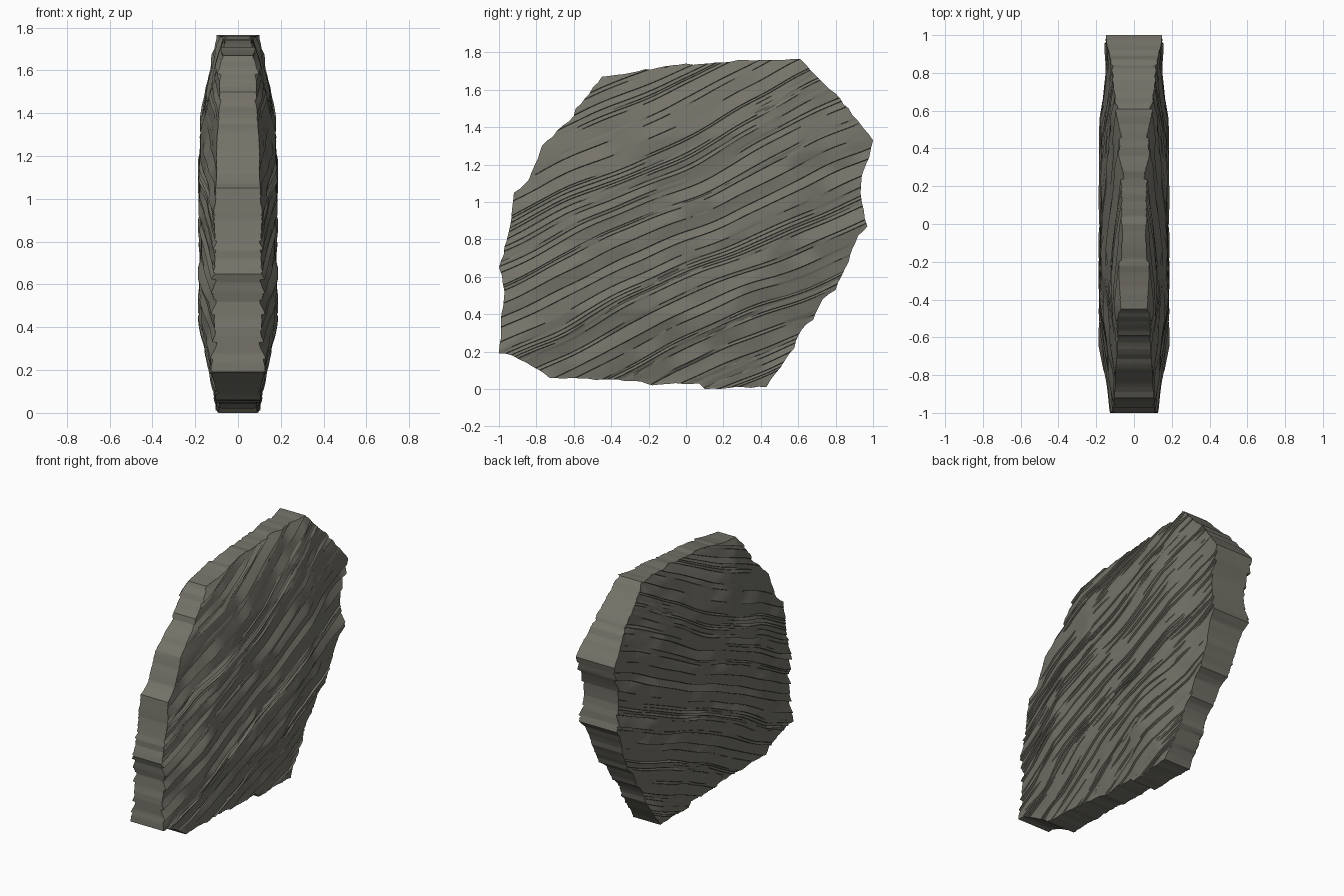
import bpy
import bmesh
import math
import random
from mathutils import Vector, noise

random.seed(4)
if "Cube" in bpy.data.objects:
    bpy.data.objects.remove(bpy.data.objects["Cube"], do_unlink=True)

# Broken outline of the slab, seen from the side (y, z)
OUTLINE = [Vector(p) for p in (
    (-1, .19), (-.99, .36), (-.97, .52), (-1, .65), (-.95, .83), (-.92, 1.05),
    (-.84, 1.12), (-.77, 1.3), (-.69, 1.38), (-.6, 1.46), (-.59, 1.5),
    (-.45, 1.67), (-.37, 1.68), (-.22, 1.71), (0, 1.74), (.12, 1.74),
    (.28, 1.76), (.61, 1.765), (.7, 1.67), (.8, 1.58), (.87, 1.5), (1, 1.33),
    (.98, 1.24), (.94, 1.14), (.94, 1), (.97, .87), (.92, .82), (.87, .68),
    (.8, .53), (.73, .48), (.68, .37), (.62, .32), (.58, .22), (.43, .01),
    (.1, 0), (.07, .03), (-.18, .02), (-.24, .04), (-.73, .06), (-.82, .12),
    (-.93, .18))]
CENTRE = Vector((0, .88))
GRAIN = math.radians(25)
REACH = 1.3
COLUMNS = 100


def edge_distance(p):
    best = 9.0
    for a, b in zip(OUTLINE, OUTLINE[1:] + OUTLINE[:1]):
        ab = b - a
        t = min(1, max(0, (p - a).dot(ab) / ab.length_squared))
        best = min(best, (p - a - ab * t).length)
    return best


def wave(a, b, c=0.0):
    return noise.noise(Vector((a, b, c)))


def body_thickness(p, distance):
    """Half thickness: thin at the rim, a broad plateau in the middle."""
    y = min(1, max(-1, p.x))
    rim = .062 + .05 * y * y + .035 * max(0, y) ** 4
    rim += .08 * min(.3, max(0, .3 - p.y))
    rise = min(1, distance / .38)
    return rim + (.174 - rim) * rise ** .8


def make_strata():
    """List rows as (position across grain, layer, place in layer, width)."""
    rows, layer, low = [], 0, -REACH
    while low < REACH:
        width = random.choice((.009, .012, .016, .02, .03, .045, .065))
        count = max(2, round(width / .008) + 1)
        for i in range(count):
            t = i / (count - 1)
            rows.append((low + width * t, layer, t, width))
        low += width + .003
        layer += 1
    return rows


def ledge(u, z, layer, t, width):
    """Overlapping shingle that fades in and out along the grain."""
    presence = wave(u * 1.6, layer * 3.71) + .5 * wave(u * 5, layer * 1.93, 5)
    depth = (.007 + .32 * width) * min(1, max(0, presence * 2.5 + .2))
    block = math.floor(u * 3.3 + layer * .618)
    chip = (.01 if z < .7 else .004) * wave(block * 2.37, layer * 5.13, 9)
    return depth * (.5 - t) + chip * (1 - t)


# Rough slab whose rows follow the bedding grain
bm = bmesh.new()
sheets = ([], [])
for w, layer, t, width in make_strata():
    lines = ([], [])
    for c in range(COLUMNS):
        u = -REACH + 2 * REACH * c / (COLUMNS - 1)
        v = w + .05 * wave(u * 1.1, w * 1.3, 2) + .016 * wave(u * 3, w * 4, 7)
        p = CENTRE + Vector((u * math.cos(GRAIN) - v * math.sin(GRAIN),
                             u * math.sin(GRAIN) + v * math.cos(GRAIN)))
        x = body_thickness(p, edge_distance(p)) + ledge(u, p.y, layer, t, width)
        x += .01 * wave(u * 1.5, w * 7, 11)
        x = min(x, .187)
        for side, line in zip((1, -1), lines):
            line.append(bm.verts.new((side * x, p.x, p.y)))
    for sheet, line in zip(sheets, lines):
        sheet.append(line)

for sheet in sheets:
    for low, high in zip(sheet, sheet[1:]):
        for c in range(COLUMNS - 1):
            bm.faces.new((low[c], low[c + 1], high[c + 1], high[c]))


def border(sheet):
    return (sheet[0] + [row[-1] for row in sheet[1:-1]]
            + sheet[-1][::-1] + [row[0] for row in sheet[-2:0:-1]])


loops = [border(s) for s in sheets]
size = len(loops[0])
for i in range(size):
    j = (i + 1) % size
    bm.faces.new((loops[0][i], loops[1][i], loops[1][j], loops[0][j]))


def finish(bm, name):
    bmesh.ops.recalc_face_normals(bm, faces=bm.faces)
    mesh = bpy.data.meshes.new(name)
    bm.to_mesh(mesh)
    bm.free()
    obj = bpy.data.objects.new(name, mesh)
    bpy.context.collection.objects.link(obj)
    return obj


slab = finish(bm, "rock_slab")

# Prism that trims the slab to its outline, with small chips between corners
chipped = []
for a, b in zip(OUTLINE, OUTLINE[1:] + OUTLINE[:1]):
    normal = Vector((a.y - b.y, b.x - a.x)).normalized()
    steps = max(1, round((b - a).length / .04))
    for i in range(steps):
        jag = random.uniform(-.007, .002) if i else 0
        chipped.append(a.lerp(b, i / steps) + normal * jag)

bm = bmesh.new()
face = bm.faces.new([bm.verts.new((-.5, p.x, p.y)) for p in chipped])
extruded = bmesh.ops.extrude_face_region(bm, geom=[face])["geom"]
for vert in extruded:
    if isinstance(vert, bmesh.types.BMVert):
        vert.co.x = .5
cutter = finish(bm, "outline_cutter")
cutter.hide_render = True

trim = slab.modifiers.new("trim", "BOOLEAN")
trim.operation = "INTERSECT"
trim.solver = "MANIFOLD"
trim.object = cutter
bpy.ops.object.select_all(action="DESELECT")
bpy.context.view_layer.objects.active = slab
slab.select_set(True)
bpy.ops.object.modifier_apply(modifier=trim.name)
bpy.data.objects.remove(cutter, do_unlink=True)

# Stone colour and shading
stone = bpy.data.materials.new("grey_stone")
stone.use_nodes = True
colour = (.175, .17, .14, 1)
stone.diffuse_color = colour
stone.node_tree.nodes["Principled BSDF"].inputs["Base Color"].default_value = colour
slab.data.materials.clear()
slab.data.materials.append(stone)
bpy.ops.object.shade_smooth_by_angle(angle=math.radians(30))
